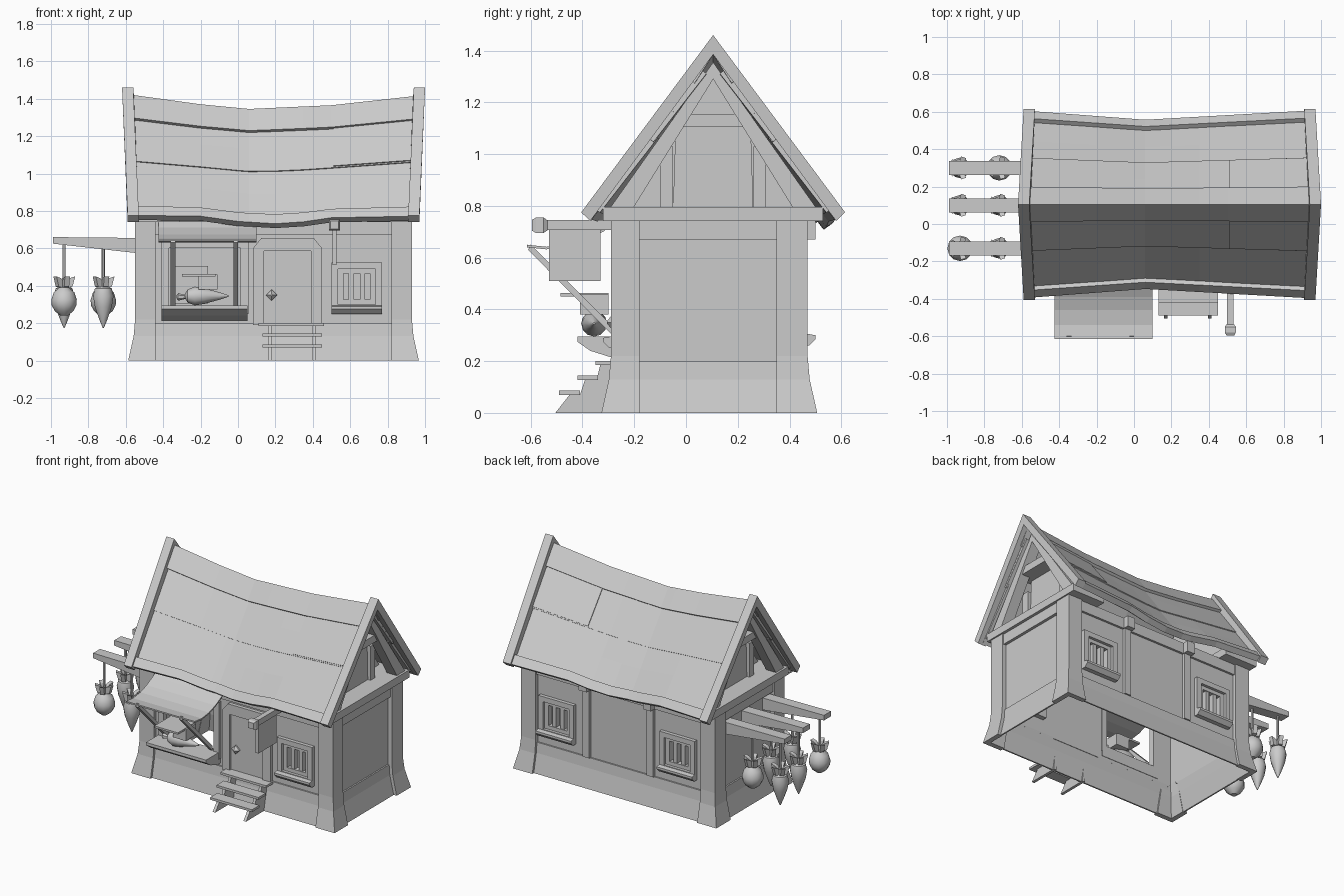
import bpy, bmesh, math
from mathutils import Vector

if "Cube" in bpy.data.objects:
    bpy.data.objects.remove(bpy.data.objects["Cube"])

CX, CY = 0.19, 0.105   # house centre line and ridge line


def mesh(name, verts, faces, smooth=False, recalc=True):
    me = bpy.data.meshes.new(name)
    me.from_pydata([tuple(v) for v in verts], [], faces)
    if recalc:
        bm = bmesh.new()
        bm.from_mesh(me)
        bmesh.ops.recalc_face_normals(bm, faces=bm.faces)
        bm.to_mesh(me)
        bm.free()
    ob = bpy.data.objects.new(name, me)
    bpy.context.collection.objects.link(ob)
    if smooth:
        bpy.ops.object.select_all(action='DESELECT')
        ob.select_set(True)
        bpy.context.view_layer.objects.active = ob
        bpy.ops.object.shade_smooth_by_angle(angle=math.radians(40))
    return ob


def loft(name, rings, smooth=False):
    n = len(rings[0])
    verts = [p for r in rings for p in r]
    faces = [tuple(range(n)), tuple(range(len(verts) - n, len(verts)))]
    for k in range(len(rings) - 1):
        for i in range(n):
            j = (i + 1) % n
            faces.append((k*n + i, k*n + j, k*n + n + j, k*n + n + i))
    return mesh(name, verts, faces, smooth)


def prism(name, pts, a, b, axis='x'):
    f = (lambda p, d: (d, *p)) if axis == 'x' else (lambda p, d: (p[0], d, p[1]))
    return loft(name, [[f(p, d) for p in pts] for d in (a, b)])


def box(name, x0, x1, y0, y1, z0, z1):
    return prism(name, [(y0, z0), (y1, z0), (y1, z1), (y0, z1)], x0, x1)


def lathe(name, profile, loc, n=12, rot=(0, 0, 0)):
    rings = [[(r*math.cos(2*math.pi*i/n), r*math.sin(2*math.pi*i/n), z) for i in range(n)]
             for r, z in profile]
    ob = loft(name, rings, n > 4)
    ob.location, ob.rotation_euler = loc, rot
    return ob


def frame(name, x0, x1, z0, z1, w, y0, y1):
    box(name + "_left", x0, x0 + w, y0, y1, z0, z1)
    box(name + "_right", x1 - w, x1, y0, y1, z0, z1)
    box(name + "_top", x0 + w, x1 - w, y0, y1, z1 - w, z1)
    box(name + "_bottom", x0 + w, x1 - w, y0, y1, z0, z0 + w)


def wall(name, x0, x1, y0, y1, z0, z1, holes):
    x = x0
    for a, b, c, d in holes:
        box(name, x, a, y0, y1, z0, z1)
        box(name + "_below", a, b, y0, y1, z0, c)
        box(name + "_above", a, b, y0, y1, d, z1)
        x = b
    box(name, x, x1, y0, y1, z0, z1)


# Thin walls with window openings, open underneath
wall("front_wall", -0.5, 0.88, -0.265, -0.253, 0.19, 0.745,
     [(-0.37, 0.02, 0.29, 0.61), (0.54, 0.73, 0.30, 0.49)])
wall("back_wall", -0.5, 0.88, 0.433, 0.445, 0.19, 0.745,
     [(-0.355, -0.165, 0.31, 0.50), (0.57, 0.76, 0.31, 0.50)])
for s, tag in ((1, "right"), (-1, "left")):
    X = lambda d: CX + s*d
    box(tag + "_wall", X(0.70), X(0.71), -0.2, 0.37, 0.2, 0.67)
    prism(tag + "_plinth", [(X(0.745), 0), (X(0.755), 0), (X(0.725), 0.13), (X(0.72), 0.2), (X(0.70), 0.2),
                            (X(0.715), 0.13)], -0.19, 0.36, 'y')
    box(tag + "_top_beam", X(0.70), X(0.73), -0.2, 0.37, 0.67, 0.745)
    # Flared L-shaped corner posts
    for yo, yi, f in ((-0.29, -0.18, -1), (0.47, 0.35, 1)):
        rings = []
        for z, e in ((0, 0.037), (0.13, 0.008), (0.22, 0), (0.745, 0)):
            xo, y, xi, w = X(0.74 + e), yo + f*e, X(0.63), 0.035
            rings.append([(xo - s*w, yi, z), (xo, yi, z), (xo, y, z), (xi, y, z), (xi, y - f*w, z),
                          (xo - s*w, y - f*w, z)])
        loft(tag + "_corner_post", rings)
    # Recessed gable: ledge beam, inner rafters, wall, collar and hatch
    box(tag + "_gable_ledge", X(0.5), X(0.75), -0.32, 0.53, 0.742, 0.795)
    prism(tag + "_inner_rafters", [(CY - 0.40, 0.79), (CY, 1.355), (CY + 0.40, 0.79), (CY + 0.31, 0.79),
                                   (CY, 1.29), (CY - 0.31, 0.79)], X(0.66), X(0.735))
    prism(tag + "_gable_wall", [(CY - 0.39, 0.78), (CY, 1.31), (CY + 0.39, 0.78)], X(0.54), X(0.55))
    prism(tag + "_gable_collar", [(-0.07, 1.105), (0.28, 1.105), (0.25, 1.155), (-0.04, 1.155)], X(0.55), X(0.72))
    prism(tag + "_gable_hatch", [(-0.05, 0.79), (0.26, 0.79), (0.25, 1.11), (-0.04, 1.11)], X(0.54), X(0.62))
    for y in (-0.1, 0.26):
        box(tag + "_gable_stud", X(0.54), X(0.64), y, y + 0.05, 0.79, 1.03)
    # Barge boards leaning outwards towards the peak
    barge = prism(tag + "_barge_board", [(CY - 0.51, 0.775), (CY, 1.46), (CY + 0.51, 0.775), (CY + 0.475, 0.742),
                                         (CY, 1.385), (CY - 0.475, 0.742)], X(0.72), X(0.78))
    for v in barge.data.vertices:
        v.co.x += s*0.03*((v.co.z - 0.76)/0.7)**2

# Front and back plinths and top beams
for yo, yi, f, tag in ((-0.265, -0.25, -1, "front"), (0.445, 0.43, 1, "back")):
    prism(tag + "_plinth", [(yo + f*0.035, 0), (yo + f*0.045, 0), (yo + f*0.017, 0.13), (yo + f*0.01, 0.2),
                            (yi, 0.2), (yo + f*0.007, 0.13)], -0.50, 0.88)
    box(tag + "_top_beam", -0.44, 0.83, yi, yo + f*0.015, 0.67, 0.745)


# Sagging roof, described by distance along the ridge and down the slope
RIDGE = [(-0.6, 1.425), (-0.2, 1.37), (0.06, 1.345), (0.5, 1.365), (0.95, 1.415)]
EAVE = [(-0.6, 0.775), (-0.2, 0.77), (0.0, 0.742), (0.2, 0.73), (0.35, 0.74), (0.5, 0.762), (0.95, 0.77)]
HALF = [(-0.6, 0.50), (0.06, 0.45), (0.95, 0.50)]


def along(table, x):
    for (a, u), (b, v) in zip(table, table[1:]):
        if x <= b:
            return u + (v - u)*(x - a)/(b - a)
    return table[-1][1]


def roof_point(x, t, off):
    a, s = abs(t), (t > 0) - (t < 0)
    e = along(EAVE, x)*a*a + (along(EAVE, -0.6) + 0.5*(along(RIDGE, x) - 1.42))*a*(1 - a)
    z = along(RIDGE, x)*(1 - a) + e
    n = Vector((0, s*0.8, 0.6)) if s else Vector((0, 0, 1.0))
    return Vector((x, CY + s*a*along(HALF, x), z)) + n*off


def roof_layer(name, x0, x1, ts, off, thick):
    xs = [x0] + [x for x in (-0.2, 0.0, 0.06, 0.2, 0.35, 0.5) if x0 < x < x1] + [x1]
    m = len(ts)
    verts = [roof_point(x, t, off) for x in xs for t in ts]
    faces = [(i*m + j, i*m + m + j, i*m + m + j + 1, i*m + j + 1)
             for i in range(len(xs) - 1) for j in range(m - 1)]
    ob = mesh(name, verts, faces, recalc=False)
    mod = ob.modifiers.new("thickness", 'SOLIDIFY')
    mod.thickness, mod.offset = thick, -1


roof_layer("ridge_cap", -0.575, 0.955, (-0.19, 0, 0.19), 0.0, 0.03)
for s, tag in ((-1, "front"), (1, "back")):
    down = lambda *t: sorted(s*v for v in t)
    roof_layer(tag + "_upper_roof", -0.565, 0.945, down(0.12, 0.33, 0.53), -0.018, 0.025)
    roof_layer(tag + "_roof_patch", 0.51, 0.945, down(0.15, 0.33, 0.52), -0.012, 0.02)
    roof_layer(tag + "_lower_roof", -0.56, 0.935, down(0.5, 0.72, 0.95), -0.024, 0.022)
    roof_layer(tag + "_eave_board", -0.56, 0.935, down(0.92, 1.0), 0.003, 0.04)


# Small barred windows with sloping sills
def window(name, x, z, yw, f):
    ys = lambda d: yw + f*d
    frame(name + "_frame", x - 0.135, x + 0.135, z - 0.13, z + 0.13, 0.035, ys(-0.01), ys(0.025))
    frame(name + "_inner", x - 0.1, x + 0.1, z - 0.1, z + 0.1, 0.03, ys(-0.04), ys(0.005))
    box(name + "_pane", x - 0.1, x + 0.1, ys(-0.045), ys(-0.035), z - 0.1, z + 0.1)
    for dx in (-0.03, 0.03):
        box(name + "_bar", x + dx - 0.014, x + dx + 0.014, ys(-0.04), ys(0), z - 0.1, z + 0.1)
    prism(name + "_sill", [(ys(0), z - 0.145), (ys(0.03), z - 0.145), (ys(0.055), z - 0.12), (ys(0.055), z - 0.105),
                           (ys(0), z - 0.095)], x - 0.135, x + 0.135)


window("front_window", 0.635, 0.395, -0.265, -1)
for x in (-0.26, 0.665):
    window("back_window", x, 0.405, 0.445, 1)
for x in (-0.05, 0.44):
    box("back_stud", x - 0.025, x + 0.025, 0.44, 0.465, 0.2, 0.70)
    box("back_bracket", x - 0.03, x + 0.03, 0.44, 0.50, 0.67, 0.745)

# Door with chamfered surround and diamond handle
prism("door_surround", [(0.08, 0.19), (0.08, 0.60), (0.125, 0.655), (0.405, 0.655), (0.45, 0.60), (0.45, 0.19),
                        (0.39, 0.19), (0.39, 0.585), (0.14, 0.585), (0.14, 0.19)], -0.29, -0.25, 'y')
box("door", 0.14, 0.39, -0.275, -0.25, 0.19, 0.585)
lathe("door_handle", [(0.03, 0), (0.03, 0.01), (0.005, 0.03)], (0.18, -0.275, 0.35), 4, (math.pi/2, 0, 0))

# Steps
for x0, x1, y0, y1, z in ((0.11, 0.46, -0.35, -0.27, 0.185), (0.13, 0.45, -0.42, -0.34, 0.128),
                          (0.13, 0.45, -0.49, -0.41, 0.07)):
    box("step_tread", x0, x1, y0, y1, z, z + 0.016)
for x in (0.16, 0.395):
    prism("step_stringer", [(-0.505, 0), (-0.45, 0.07), (-0.41, 0.07), (-0.39, 0.13), (-0.345, 0.13),
                            (-0.33, 0.19), (-0.27, 0.19), (-0.29, 0), ], x, x + 0.02)

# Shop window, counter, braces and awning
frame("shop_frame", -0.41, 0.055, 0.25, 0.645, 0.042, -0.285, -0.25)
prism("shop_counter", [(-0.25, 0.295), (-0.42, 0.295), (-0.42, 0.275), (-0.37, 0.24), (-0.29, 0.215), (-0.25, 0.215)],
      -0.41, 0.05)
for x in (-0.36, -0.025):
    prism("awning_brace", [(-0.28, 0.295), (-0.28, 0.33), (-0.60, 0.65), (-0.61, 0.63)], x, x + 0.025)
curve = [(-0.26, 0.76), (-0.32, 0.71), (-0.39, 0.675), (-0.46, 0.652), (-0.54, 0.642), (-0.615, 0.65)]
prism("awning", curve + [(y, z - 0.01) for y, z in reversed(curve)], -0.425, 0.10)

# Goods on the counter
carrot = [(0.004, -0.15), (0.02, -0.1), (0.042, -0.02), (0.05, 0.03), (0.035, 0.07), (0.008, 0.085)]
lathe("counter_carrot", carrot, (-0.2, -0.355, 0.345), 12, (0, -math.pi/2, 0))
lathe("counter_carrot_stalk", [(0.008, 0), (0.02, 0.05), (0.006, 0.06)], (-0.27, -0.355, 0.34), 6, (0, -math.pi/2, 0))
box("counter_block", -0.21, -0.11, -0.41, -0.30, 0.38, 0.46)
box("counter_board", -0.30, -0.12, -0.485, -0.30, 0.45, 0.463)

# Hanging sign
box("sign_beam", 0.497, 0.533, -0.54, -0.25, 0.706, 0.745)
lathe("sign_beam_knob", [(0.027, 0), (0.042, 0.015), (0.042, 0.045), (0.03, 0.06)], (0.515, -0.535, 0.725), 4,
      (math.pi/2, math.pi/4, 0))
box("sign_board", 0.505, 0.527, -0.53, -0.33, 0.51, 0.708)

# Side beams with hanging vegetables
round_root = [(0.02, -0.075), (0.05, -0.05), (0.066, -0.02), (0.068, 0.01), (0.055, 0.05), (0.025, 0.075)]
hang_carrot = [(0.003, -0.14), (0.02, -0.1), (0.045, -0.03), (0.055, 0.03), (0.045, 0.07), (0.015, 0.09)]
for y, kinds in ((-0.13, "rc"), (0.1, "cc"), (0.3, "cr")):
    prism("side_beam", [(-0.5, 0.57), (-0.5, 0.655), (-0.99, 0.66), (-0.99, 0.625)], y - 0.0375, y + 0.0375, 'y')
    for x, kind in zip((-0.93, -0.72), kinds):
        lathe("hanging_root", round_root if kind == "r" else hang_carrot, (x, y, 0.315), 12)
        lathe("hanging_rope", [(0.014, 0.38), (0.009, 0.45), (0.009, 0.64)], (x, y, 0), 6)
        for i in range(5):
            leaf = prism("root_leaf", [(0, 0.385), (0.045, 0.395), (0.06, 0.45), (0.03, 0.44), (0, 0.41)],
                         -0.014, 0.014, 'y')
            leaf.location, leaf.rotation_euler = (x, y, 0), (0, 0, 2*math.pi*i/5)
